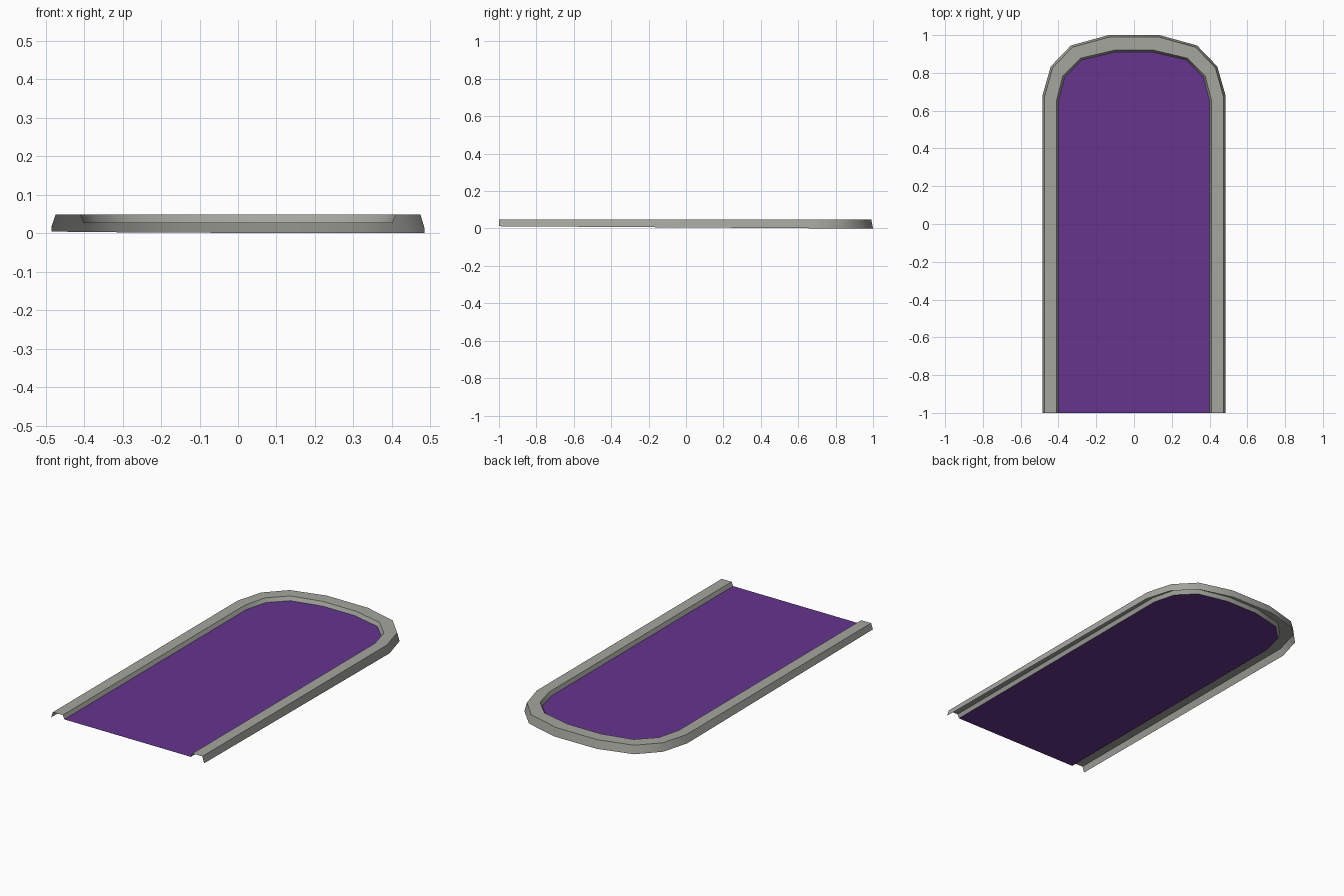
import bpy, math

if "Cube" in bpy.data.objects:
    bpy.data.objects.remove(bpy.data.objects["Cube"])

def material(name, col):
    m = bpy.data.materials.new(name)
    m.diffuse_color = (*col, 1)
    m.use_nodes = True
    m.node_tree.nodes["Principled BSDF"].inputs["Base Color"].default_value = m.diffuse_color
    return m

def arch(half):
    """Mirror a right-hand half path into a full U, counterclockwise."""
    return half + [(-x, y) for x, y in reversed(half)]

def make(name, verts, faces, mat):
    me = bpy.data.meshes.new(name)
    me.from_pydata(verts, [], faces)
    me.materials.append(mat)
    ob = bpy.data.objects.new(name, me)
    bpy.context.collection.objects.link(ob)
    return ob

stone = material("warm grey", (0.37, 0.38, 0.34))
purple = material("purple", (0.128, 0.035, 0.265))

# Half paths: outer foot, outer top, inner top, inner foot
foot = arch([(0.485, -1), (0.485, 0.68), (0.441, 0.834), (0.334, 0.945), (0.135, 1.0)])
top_out = arch([(0.474, -1), (0.474, 0.673), (0.431, 0.826), (0.326, 0.936), (0.13, 0.99)])
top_in = arch([(0.411, -1), (0.411, 0.652), (0.377, 0.783), (0.283, 0.878), (0.105, 0.92)])
floor = arch([(0.401, -1), (0.401, 0.648), (0.367, 0.777), (0.276, 0.869), (0.10, 0.91)])

TOP, FLOOR = 0.049, 0.027
# The outer foot runs slightly downhill towards the back and right
slope = [-0.0065 * y - 0.004 * x for x, y in foot]
low = min(slope)
verts = [(x, y, s - low) for (x, y), s in zip(foot, slope)]
verts += [(x, y, TOP) for x, y in top_out]
verts += [(x, y, TOP) for x, y in top_in]
verts += [(x, y, FLOOR) for x, y in floor]

# Raised rim: open channel swept round the arch
n = len(foot)
faces = [(r * n + i, r * n + i + 1, (r + 1) * n + i + 1, (r + 1) * n + i)
         for r in range(3) for i in range(n - 1)]
rim = make("raised_rim", verts, faces, stone)
bpy.context.view_layer.objects.active = rim
rim.select_set(True)
bpy.ops.object.shade_smooth_by_angle(angle=math.radians(40))

# Flat inner panel
make("floor_panel", [(x, y, FLOOR) for x, y in floor], [tuple(range(n))], purple)
